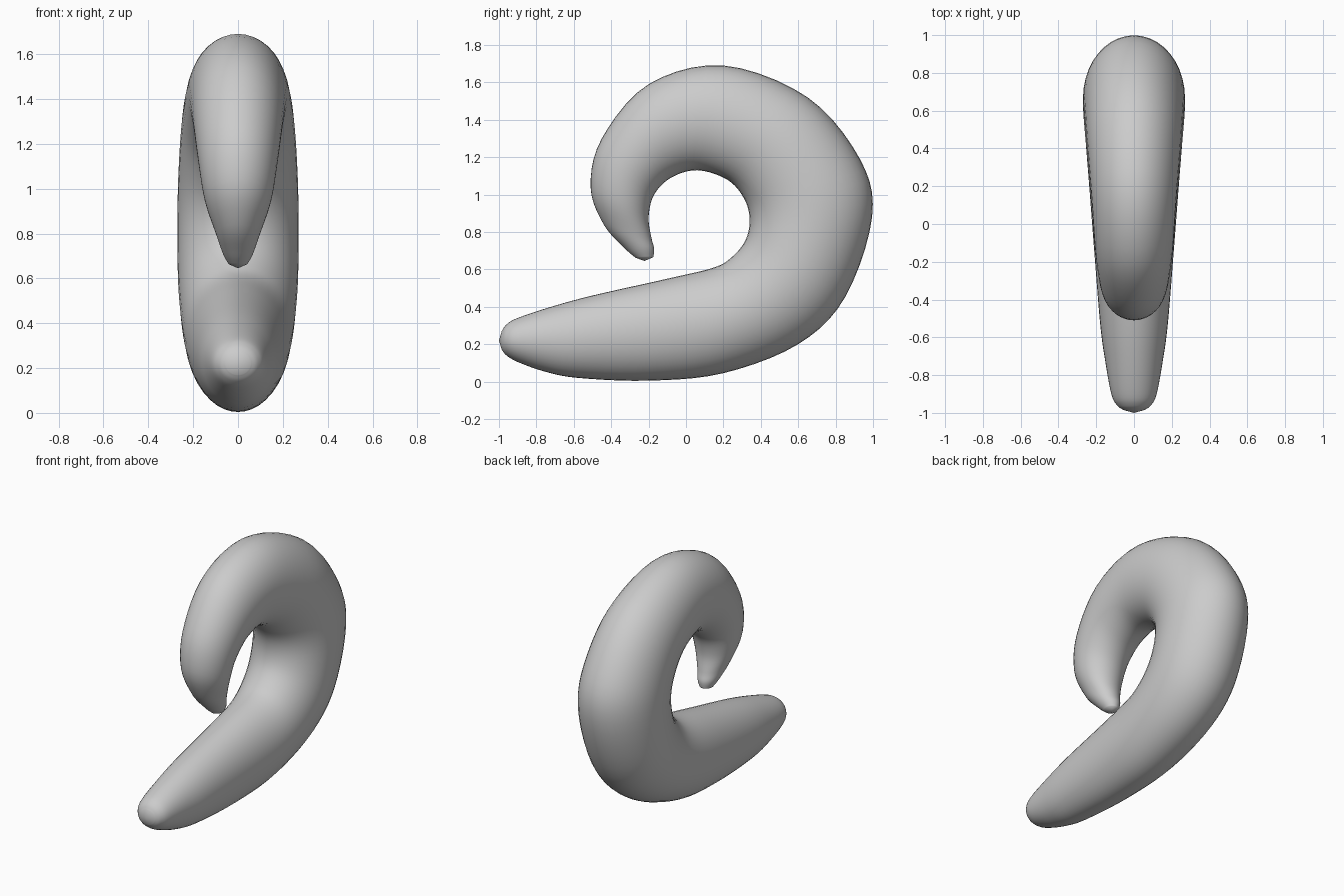
import bpy, bmesh, math
from mathutils import Vector

if "Cube" in bpy.data.objects:
    bpy.data.objects.remove(bpy.data.objects["Cube"])

# Stations along the curl: inner y, inner z, outer y, outer z, half width
STATIONS = [
    (-0.985, 0.27, -0.985, 0.17, 0.055),
    (-0.96, 0.305, -0.96, 0.14, 0.09),
    (-0.90, 0.34, -0.90, 0.105, 0.12),
    (-0.72, 0.40, -0.76, 0.055, 0.15),
    (-0.50, 0.46, -0.58, 0.02, 0.178),
    (-0.10, 0.55, -0.20, 0.005, 0.21),
    (0.15, 0.61, 0.20, 0.045, 0.235),
    (0.25, 0.67, 0.60, 0.20, 0.255),
    (0.32, 0.76, 0.85, 0.45, 0.268),
    (0.34, 0.87, 0.995, 0.88, 0.27),
    (0.31, 0.98, 0.93, 1.19, 0.265),
    (0.22, 1.08, 0.65, 1.52, 0.25),
    (0.06, 1.13, 0.20, 1.69, 0.225),
    (-0.08, 1.09, -0.20, 1.59, 0.205),
    (-0.17, 1.00, -0.45, 1.30, 0.18),
    (-0.20, 0.88, -0.51, 1.04, 0.15),
    (-0.185, 0.77, -0.44, 0.84, 0.10),
    (-0.17, 0.71, -0.33, 0.715, 0.068),
    (-0.175, 0.665, -0.27, 0.662, 0.042),
]
SIDES, STEPS = 40, 5


def spline(p0, p1, p2, p3, t):
    return 0.5 * (2 * p1 + (p2 - p0) * t + (2 * p0 - 5 * p1 + 4 * p2 - p3) * t * t
                  + (3 * p1 - p0 - 3 * p2 + p3) * t ** 3)


def smooth_stations(rows):
    pts = [Vector(r) for r in rows]
    out = []
    for i in range(len(pts) - 1):
        quad = [pts[min(max(i + k, 0), len(pts) - 1)] for k in (-1, 0, 1, 2)]
        out += [spline(*quad, s / STEPS) for s in range(STEPS)]
    return out + [pts[-1]]


# Elliptical rings lofted along the curl
bm = bmesh.new()
rings = []
for iy, iz, oy, oz, w in smooth_stations(STATIONS):
    inner, outer = Vector((0, iy, iz)), Vector((0, oy, oz))
    mid, half = (inner + outer) / 2, (outer - inner) / 2
    ring = []
    for k in range(SIDES):
        a = 2 * math.pi * k / SIDES
        ring.append(bm.verts.new(mid + half * math.cos(a) + Vector((w * math.sin(a), 0, 0))))
    rings.append(ring)
for a, b in zip(rings, rings[1:]):
    for k in range(SIDES):
        n = (k + 1) % SIDES
        bm.faces.new((a[k], a[n], b[n], b[k]))

# Rounded tips
for ring, tip in ((rings[0], (0, -1.0, 0.22)), (rings[-1], (0, -0.222, 0.645))):
    v = bm.verts.new(tip)
    for k in range(SIDES):
        bm.faces.new((ring[k], ring[(k + 1) % SIDES], v))
bmesh.ops.recalc_face_normals(bm, faces=bm.faces)

mesh = bpy.data.meshes.new("curled_tail")
bm.to_mesh(mesh)
bm.free()
mesh.polygons.foreach_set("use_smooth", [True] * len(mesh.polygons))
tail = bpy.data.objects.new("curled_tail", mesh)
bpy.context.collection.objects.link(tail)
